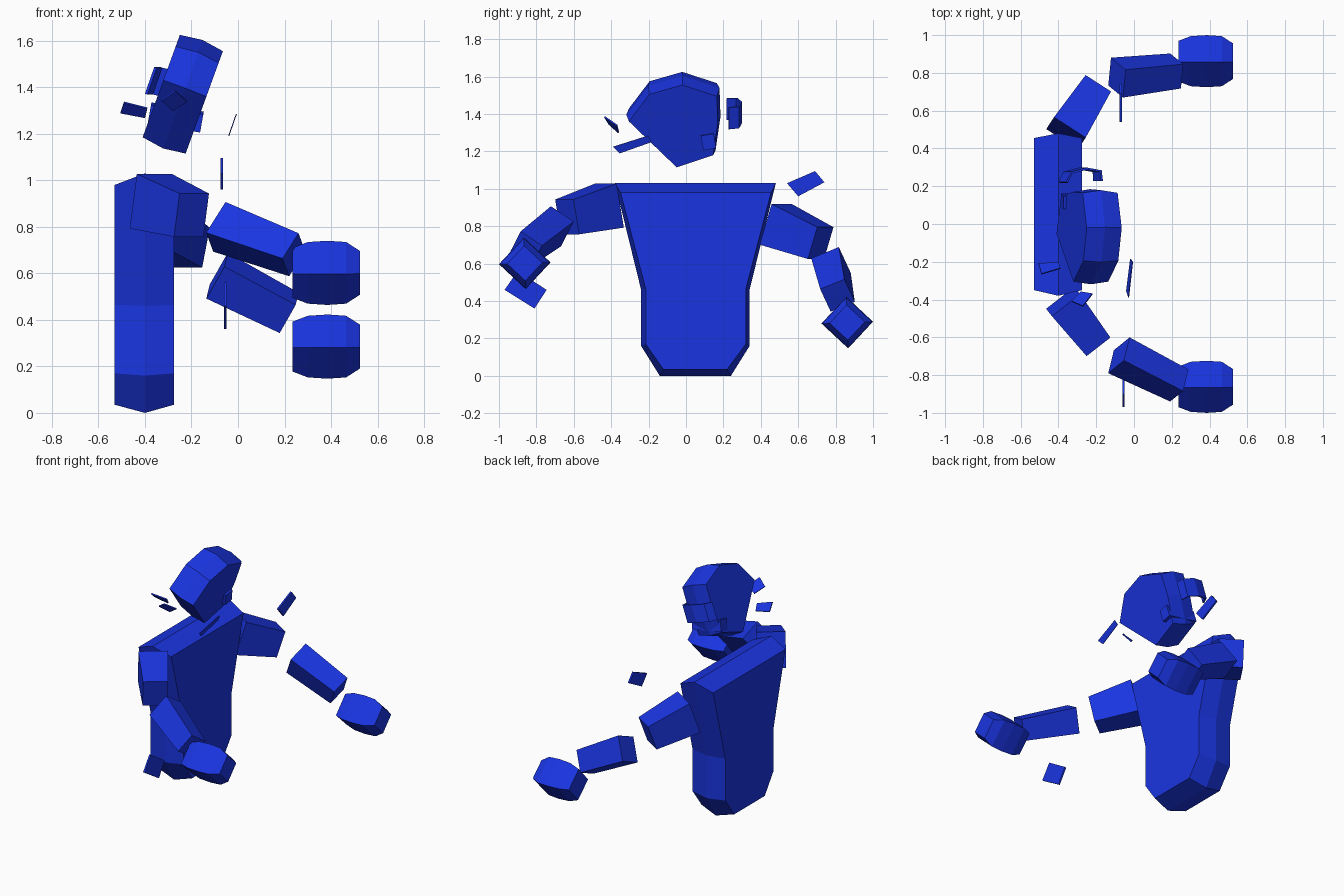
import bpy, bmesh, math
from mathutils import Vector, Matrix

if "Cube" in bpy.data.objects:
    bpy.data.objects.remove(bpy.data.objects["Cube"])

blue = bpy.data.materials.new("blue")
blue.diffuse_color = (0.01, 0.035, 0.75, 1)
blue.use_nodes = True
blue.node_tree.nodes["Principled BSDF"].inputs["Base Color"].default_value = blue.diffuse_color


def finish(name, bm):
    bmesh.ops.recalc_face_normals(bm, faces=bm.faces)
    me = bpy.data.meshes.new(name)
    bm.to_mesh(me)
    bm.free()
    me.materials.append(blue)
    ob = bpy.data.objects.new(name, me)
    bpy.context.collection.objects.link(ob)
    return ob


def loft(name, rings):
    """Skin a list of equal-length point rings and cap both ends."""
    bm = bmesh.new()
    vs = [[bm.verts.new(p) for p in r] for r in rings]
    n = len(rings[0])
    for a, b in zip(vs, vs[1:]):
        for i in range(n):
            j = (i + 1) % n
            bm.faces.new((a[i], a[j], b[j], b[i]))
    bm.faces.new(vs[0])
    bm.faces.new(vs[-1])
    return finish(name, bm)


def limb(name, p0, p1, size0, size1, roll):
    """Tapered square bar between two points, sizes are (width, height)."""
    p0, p1 = Vector(p0), Vector(p1)
    axis = (p1 - p0).normalized()
    spin = Matrix.Rotation(math.radians(roll), 3, axis)
    side = spin @ axis.cross(Vector((0, 0, 1))).normalized()
    up = side.cross(axis)
    rings = []
    for p, (w, h) in ((p0, size0), (p1, size1)):
        rings.append([p + side * w / 2 * a + up * h / 2 * b
                      for a, b in ((-1, -1), (1, -1), (1, 1), (-1, 1))])
    return loft(name, rings)


def sheet(name, quads, thick=0.008):
    bm = bmesh.new()
    for q in quads:
        bm.faces.new([bm.verts.new(p) for p in q])
    bmesh.ops.remove_doubles(bm, verts=bm.verts, dist=0.0005)
    ob = finish(name, bm)
    mod = ob.modifiers.new("thickness", 'SOLIDIFY')
    mod.thickness = thick
    mod.offset = 0


# torso: shield profile with a raised ridge round the middle
outer = [(-.38, 1.03), (.48, 1.03), (.34, .46), (.34, .16),
         (.24, 0), (-.14, 0), (-.24, .16), (-.24, .46)]
inner = [(-.35, .98), (.455, .98), (.32, .465), (.32, .17),
         (.22, .035), (-.12, .035), (-.215, .17), (-.215, .465)]
loft("torso", [[(x, y, z) for y, z in prof]
               for x, prof in ((-.53, inner), (-.40, outer), (-.275, inner))])

# head: faceted disc leaning forward
face = [(-.02, 1.555), (-.195, 1.505), (-.305, 1.36), (-.05, 1.115),
        (.145, 1.18), (.17, 1.35), (.165, 1.495)]
lean = .16 / .44
rings = []
for t, s in ((0, 1), (.5, 1.06), (1, 1)):
    ring = []
    for y, z in face:
        y, z = -.07 + (y + .07) * s, 1.335 + (z - 1.335) * s
        ring.append((-.225 + (z - 1.115) * lean - .185 * t, y, z + .07 * t))
    rings.append(ring)
loft("head", rings)

# arms
limb("right_upper_arm", (-.375, -.41, .91), (-.20, -.635, .85),
     (.19, .24), (.16, .19), 0)
limb("right_forearm", (-.08, -.695, .80), (.24, -.855, .68),
     (.15, .17), (.14, .14), -35)
limb("left_upper_arm", (-.36, .48, .81), (-.205, .72, .71),
     (.20, .23), (.16, .18), 0)
limb("left_forearm", (-.09, .775, .59), (.22, .81, .43),
     (.16, .17), (.14, .15), 25)

# hands: rounded diamond blocks
for name, cy, cz in (("right_hand", -.862, .602), ("left_hand", .862, .285)):
    rings = []
    for x, s in ((.235, .78), (.30, .96), (.385, 1), (.465, .96), (.525, .68)):
        rings.append([(x, cy + .138 * s * math.cos(a), cz + .138 * s * math.sin(a))
                      for a in (math.radians(2 + 90 * k) for k in range(4))])
    loft(name, rings)

# loose floating plates around the head and arms
sheet("front_plate", [[(-.028, -.39, 1.225), (-.007, -.2, 1.285),
                       (-.019, -.185, 1.25), (-.04, -.355, 1.19)]], .004)
sheet("side_plate", [[(-.27, -.435, 1.385), (-.22, -.37, 1.34),
                      (-.28, -.36, 1.3), (-.33, -.41, 1.345)]])
sheet("rear_plate", [[(-.49, -.265, 1.335), (-.39, -.235, 1.31),
                      (-.40, -.205, 1.27), (-.505, -.21, 1.29)]])
sheet("shoulder_plate", [[(-.07, .54, 1.03), (-.07, .69, 1.095),
                          (-.07, .74, 1.035), (-.07, .6, .96)]], .012)
sheet("elbow_plate", [[(-.055, -.97, .46), (-.055, -.9, .56),
                       (-.055, -.745, .46), (-.055, -.81, .36)]], .012)

# bent ear band and small cheek block
path = [(-.395, .22, 1.37), (-.37, .272, 1.37), (-.29, .293, 1.35),
        (-.215, .28, 1.325), (-.21, .228, 1.32)]
rise = Vector((.04, 0, .115))
sheet("ear_band", [[a, b, Vector(b) + rise, Vector(a) + rise]
                   for a, b in zip(path, path[1:])], .012)
limb("cheek_block", (-.38, .12, 1.29), (-.155, .12, 1.25),
     (.07, .08), (.07, .08), 10)
